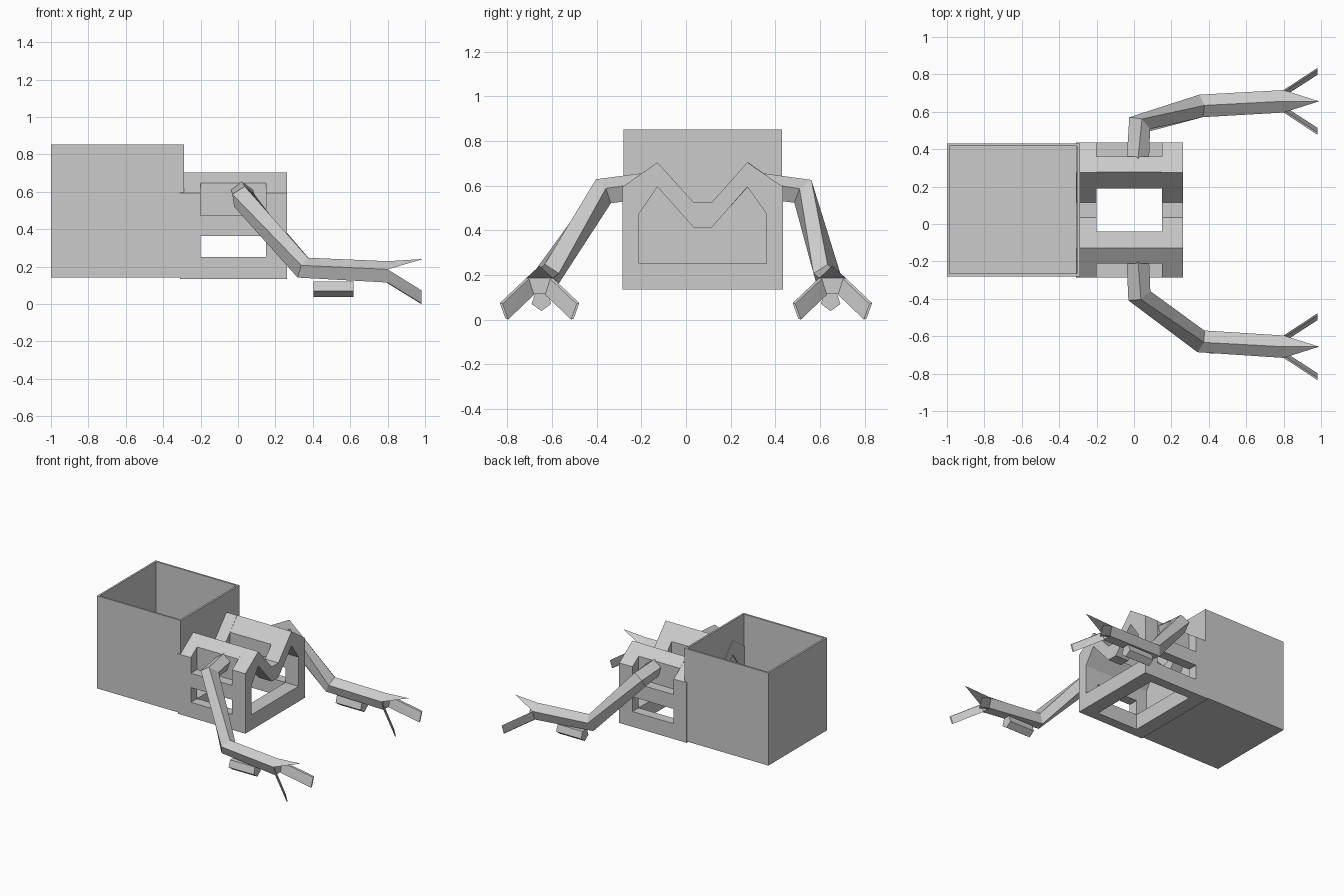
import bpy, bmesh, math
from mathutils import Vector

if "Cube" in bpy.data.objects:
    bpy.data.objects.remove(bpy.data.objects["Cube"])


def finish(name, bm):
    bmesh.ops.recalc_face_normals(bm, faces=bm.faces)
    mesh = bpy.data.meshes.new(name)
    bm.to_mesh(mesh)
    bm.free()
    ob = bpy.data.objects.new(name, mesh)
    bpy.context.collection.objects.link(ob)
    return ob


def skin(bm, rings, cap=True):
    """Bridge a list of equally long vertex rings."""
    n = len(rings[0])
    for a, b in zip(rings, rings[1:]):
        for i in range(n):
            j = (i + 1) % n
            bm.faces.new((a[i], a[j], b[j], b[i]))
    if cap:
        bm.faces.new(rings[0])
        bm.faces.new(rings[-1])


def prism(name, profile, x0, x1):
    """Extrude a (y, z) profile along x."""
    bm = bmesh.new()
    skin(bm, [[bm.verts.new((x, y, z)) for y, z in profile] for x in (x0, x1)])
    return finish(name, bm)


def hollow_prism(name, outer, inner, x0, x1):
    """Extrude a (y, z) ring with an opening along x."""
    bm = bmesh.new()
    loops = [[bm.verts.new((x, y, z)) for y, z in prof]
             for x, prof in ((x0, outer), (x1, outer), (x1, inner), (x0, inner))]
    skin(bm, loops + loops[:1], cap=False)
    return finish(name, bm)


def hull(bm, points):
    verts = [bm.verts.new(p) for p in points]
    bmesh.ops.convex_hull(bm, input=verts)


# Open bin at the rear
bm = bmesh.new()
bmesh.ops.create_cube(bm, size=1)
for v in bm.verts:
    v.co = (-0.645 + v.co.x * 0.71, 0.075 + v.co.y * 0.71, 0.503 + v.co.z * 0.71)
top = max(bm.faces, key=lambda f: f.calc_center_median().z)
bmesh.ops.inset_region(bm, faces=[top], thickness=0.02)
ext = bmesh.ops.extrude_discrete_faces(bm, faces=[top])
for v in ext["faces"][0].verts:
    v.co.z -= 0.69
finish("bin", bm)

# Body end frames with a double-peaked roof
OUTER = [(-0.285, 0.14), (0.435, 0.14), (0.435, 0.6), (0.275, 0.71),
         (0.115, 0.53), (0.035, 0.53), (-0.128, 0.71), (-0.285, 0.6)]
INNER = [(-0.21, 0.257), (0.36, 0.257), (0.36, 0.48), (0.275, 0.6),
         (0.115, 0.418), (0.035, 0.418), (-0.128, 0.6), (-0.21, 0.48)]
X0, X1 = -0.2, 0.15
hollow_prism("rear_frame", OUTER, INNER, -0.31, X0)
hollow_prism("front_frame", OUTER, INNER, X1, 0.262)

# Side rails and roof ridges between the frames (mirrored about y = 0.075)
RAIL = [(-0.285, 0.14), (-0.21, 0.14), (-0.21, 0.257), (-0.285, 0.257)]
BAR = [(-0.285, 0.37), (-0.21, 0.37), (-0.21, 0.48), (-0.285, 0.48)]
RIDGE = [(-0.21, 0.48), (-0.128, 0.6), (-0.04, 0.503),
         (-0.04, 0.613), (-0.128, 0.71), (-0.21, 0.653)]
for part, prof in (("lower_rail", RAIL), ("side_bar", BAR), ("roof_ridge", RIDGE)):
    prism(part + "_right", prof, X0, X1)
    prism(part + "_left", [(0.15 - y, z) for y, z in prof], X0, X1)


def arm(name, path, side):
    """Five-sided mitred limb ending in a three-pointed claw."""
    pts = [Vector(p) for p in path]
    radii = (0.063, 0.067, 0.064, 0.063)
    bm = bmesh.new()
    rings = []
    for i, p in enumerate(pts):
        d = Vector()
        if i > 0:
            d += (p - pts[i - 1]).normalized()
        if i < len(pts) - 1:
            d += (pts[i + 1] - p).normalized()
        if i == len(pts) - 1:
            d = Vector((1, 0, 0))
        d.normalize()
        w = d.cross(Vector((0, 0, 1))).normalized()
        u = w.cross(d)
        ring = []
        for k in range(5):
            a = math.radians(90 + 72 * k)
            ring.append(bm.verts.new(p + radii[i] * (math.cos(a) * w + math.sin(a) * u)))
        rings.append(ring)
    skin(bm, rings)
    wrist = [v.co.copy() for v in rings[-1]]
    yc = pts[-1].y
    # upper spike
    hull(bm, [wrist[0], wrist[1], wrist[4], Vector((0.99, yc, 0.247))])
    # two thin lower blades
    for hi, lo in ((wrist[1], wrist[2]), (wrist[4], wrist[3])):
        s = 1 if hi.y > yc else -1
        tip = [Vector((0.98, yc + s * 0.178, 0.08)), Vector((0.98, yc + s * 0.153, 0.01))]
        blade = [hi, lo] + tip
        hull(bm, blade + [p - Vector((0, s * 0.012, 0.004)) for p in blade])
    finish(name, bm)
    # pad under the forearm
    prism(name + "_pad",
          [(side * 0.648 + 0.046 * math.cos(math.radians(-90 + 72 * k)),
            0.09 + 0.046 * math.sin(math.radians(-90 + 72 * k))) for k in range(5)],
          0.405, 0.617)


# Arms
arm("arm_right", [(0.02, -0.18, 0.6), (0.025, -0.375, 0.575),
                  (0.35, -0.625, 0.195), (0.8, -0.656, 0.172)], -1)
arm("arm_left", [(0.02, 0.33, 0.6), (0.025, 0.53, 0.575),
                 (0.35, 0.63, 0.195), (0.8, 0.656, 0.172)], 1)

# Centre the whole model and stand it on the ground
bpy.context.view_layer.update()
low = min((o.matrix_world @ v.co).z for o in bpy.data.objects for v in o.data.vertices)
for o in bpy.data.objects:
    o.location.z -= low
